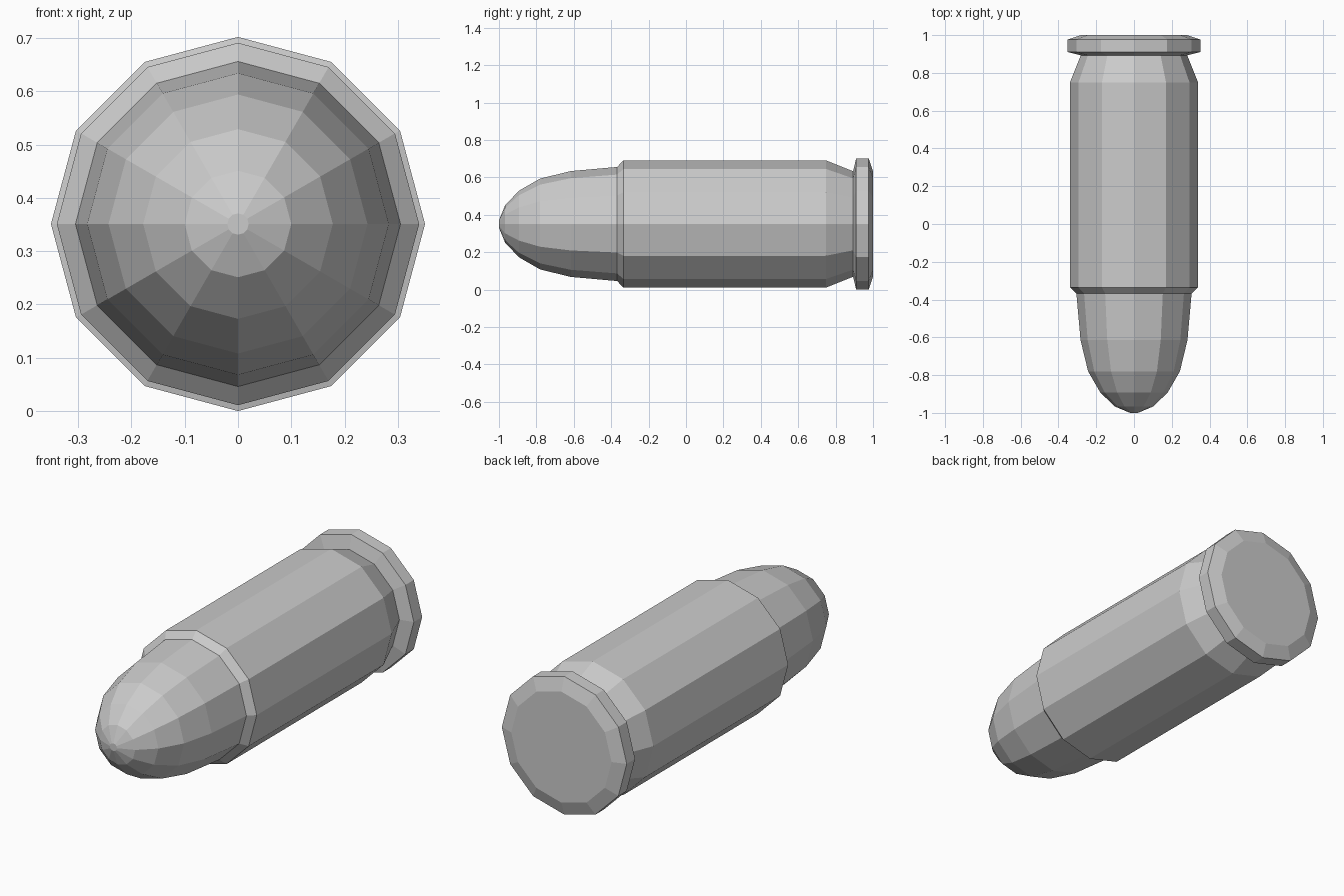
import bpy, bmesh
from math import sin, cos, pi

if "Cube" in bpy.data.objects:
    bpy.data.objects.remove(bpy.data.objects["Cube"])

SIDES = 12
CENTRE_Z = 0.351


def lathe(name, profile, cap_start=False, cap_end=False):
    """Revolve (y, radius) points around the long axis with flat facets."""
    bm = bmesh.new()
    rings = [[bm.verts.new((r * cos(2 * pi * i / SIDES), y,
                            CENTRE_Z + r * sin(2 * pi * i / SIDES)))
              for i in range(SIDES)] for y, r in profile]
    for a, b in zip(rings, rings[1:]):
        for i in range(SIDES):
            j = (i + 1) % SIDES
            bm.faces.new((a[i], a[j], b[j], b[i]))
    if cap_start:
        bm.faces.new(rings[0][::-1])
    if cap_end:
        bm.faces.new(rings[-1])
    # Outward direction: the first side face should point away from the axis
    for f in bm.faces:
        f.normal_flip()
    bmesh.ops.recalc_face_normals(bm, faces=bm.faces)
    bm.normal_update()
    side = max(bm.faces, key=lambda f: f.calc_center_median().x)
    if side.normal.x < 0:
        bmesh.ops.reverse_faces(bm, faces=bm.faces)
    mesh = bpy.data.meshes.new(name)
    bm.to_mesh(mesh)
    bm.free()
    obj = bpy.data.objects.new(name, mesh)
    bpy.context.collection.objects.link(obj)
    return obj


# Rounded nose with a tiny flat tip
lathe("nose", [(-1.0, 0.02), (-0.967, 0.10), (-0.893, 0.178), (-0.78, 0.243),
               (-0.615, 0.283), (-0.368, 0.305)], cap_start=True)

# Straight case with a bevelled mouth and a tapered groove at the back
lathe("case", [(-0.368, 0.305), (-0.335, 0.34), (0.748, 0.34), (0.893, 0.282)])

# Rim with bevelled edges and a flat base
lathe("rim", [(0.893, 0.282), (0.91, 0.351), (0.977, 0.351), (1.0, 0.282)],
      cap_end=True)
